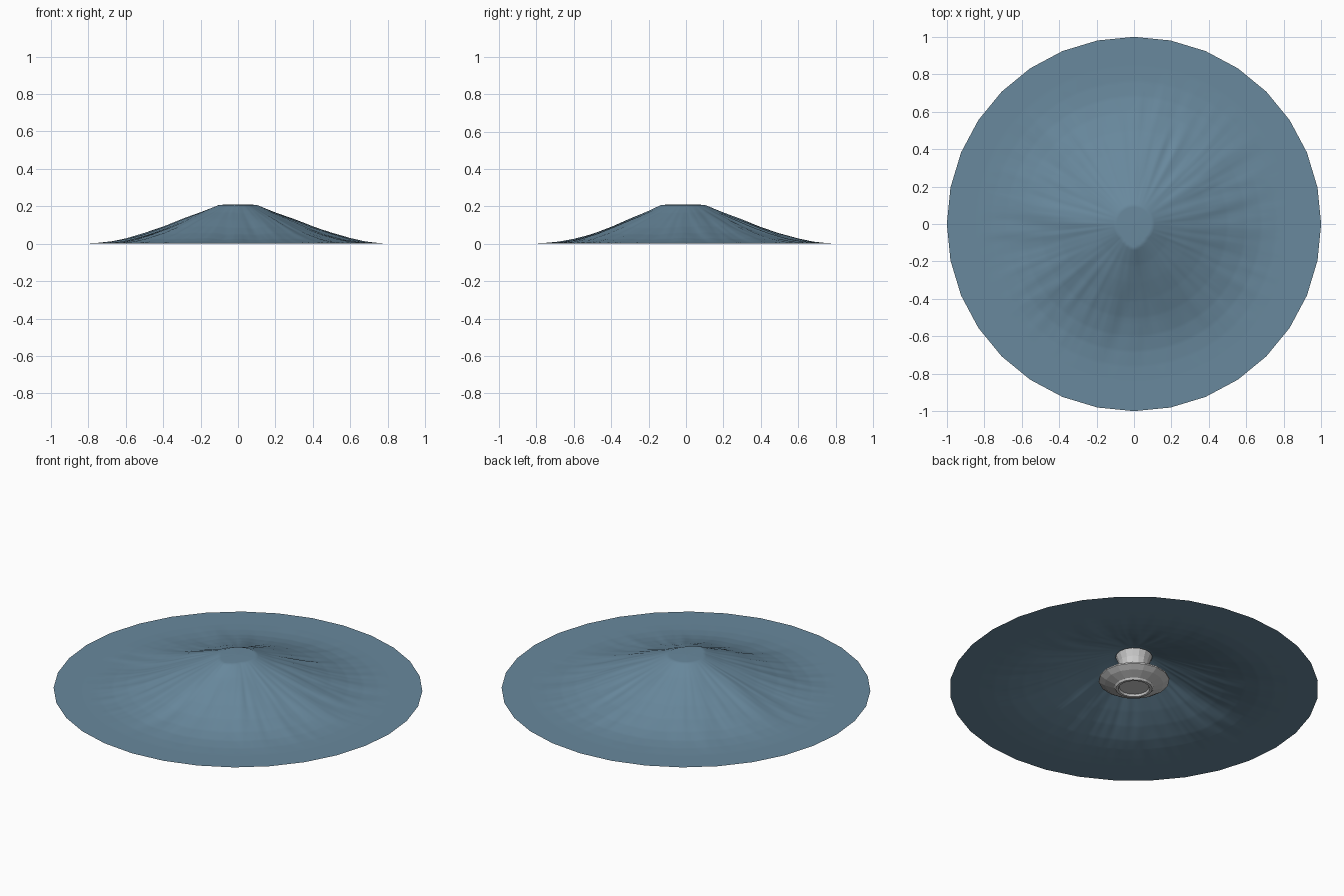
import bpy, bmesh, math
from mathutils import Vector, noise

if "Cube" in bpy.data.objects:
    bpy.data.objects.remove(bpy.data.objects["Cube"])


def interp(points, x):
    for (x0, y0), (x1, y1) in zip(points, points[1:]):
        if x <= x1:
            return y0 + (y1 - y0) * (x - x0) / (x1 - x0)
    return points[-1][1]


def make_object(name, bm):
    mesh = bpy.data.meshes.new(name)
    bm.normal_update()
    bm.to_mesh(mesh)
    bm.free()
    obj = bpy.data.objects.new(name, mesh)
    bpy.context.collection.objects.link(obj)
    return obj


def lathe(name, profile, sides):
    bm = bmesh.new()
    verts = [bm.verts.new((r, 0, z)) for r, z in profile]
    edges = [bm.edges.new(p) for p in zip(verts, verts[1:])]
    bmesh.ops.spin(bm, geom=verts + edges, axis=(0, 0, 1), cent=(0, 0, 0),
                   angle=math.tau, steps=sides, use_duplicate=False)
    bmesh.ops.remove_doubles(bm, verts=bm.verts, dist=1e-4)
    bmesh.ops.recalc_face_normals(bm, faces=bm.faces)
    return make_object(name, bm)


# Cloth: round sheet draped over the stand, with radial folds
SEGS, RINGS, SIDES = 256, 100, 32
DROP = [(0, .21), (.1, .208), (.2, .166), (.3, .128), (.4, .088), (.5, .053),
        (.6, .025), (.68, .010), (.76, .003), (.84, .001), (1.1, .001)]


def cloth_height(r, a):
    # the flat top stretches to a point towards the front
    d = math.remainder(a + math.pi / 2, math.tau)
    tip = .032 * max(0, 1 - abs(d) / .75)
    shift = tip * max(0, 1 - max(0, r - .13) / .4)
    z = interp(DROP, max(0, r - min(shift, r * .25)))
    # uneven hem line and folds that fan out from the top
    if .1 < r < .84:
        t = (r - .1) / .74
        env = math.sin(math.pi * t) ** 1.2
        c, s = math.cos(a), math.sin(a)
        broad = noise.noise(Vector((c * 2, s * 2, r * 1.5)))
        fine = noise.noise(Vector((c * 9, s * 9, r * 2.5 + 7)))
        crisp = noise.noise(Vector((c * 20, s * 20, r * 4 + 3)))
        z += env * (.010 * broad + .006 * fine + .004 * t * crisp)
    return max(z, .001)


bm = bmesh.new()
centre = bm.verts.new((0, 0, .21))
rings = []
for i in range(1, RINGS + 1):
    ring = []
    for j in range(SEGS):
        a = math.tau * j / SEGS
        r = i / RINGS
        if i == RINGS:  # many-sided rim
            half = math.pi / SIDES
            r = math.cos(half) / math.cos(a % (2 * half) - half)
        ring.append(bm.verts.new((r * math.cos(a), r * math.sin(a), cloth_height(r, a))))
    rings.append(ring)
for j in range(SEGS):
    k = (j + 1) % SEGS
    bm.faces.new((centre, rings[0][j], rings[0][k]))
    for low, high in zip(rings, rings[1:]):
        bm.faces.new((low[j], high[j], high[k], low[k]))
for f in bm.faces:
    f.smooth = True
cloth = make_object("cloth", bm)
mat = bpy.data.materials.new("blue_cloth")
mat.diffuse_color = (.14, .25, .34, 1)
mat.use_nodes = True
mat.node_tree.nodes["Principled BSDF"].inputs["Base Color"].default_value = mat.diffuse_color
cloth.data.materials.append(mat)

# Stand: foot ring, flared dish, waist and flat top
lathe("stand", [(0, .012), (.08, .012), (.086, 0), (.1, 0), (.107, .01),
                (.16, .03), (.192, .05), (.192, .058), (.15, .075),
                (.09, .10), (.078, .125), (.084, .16), (.1, .2), (0, .2)], 16)
